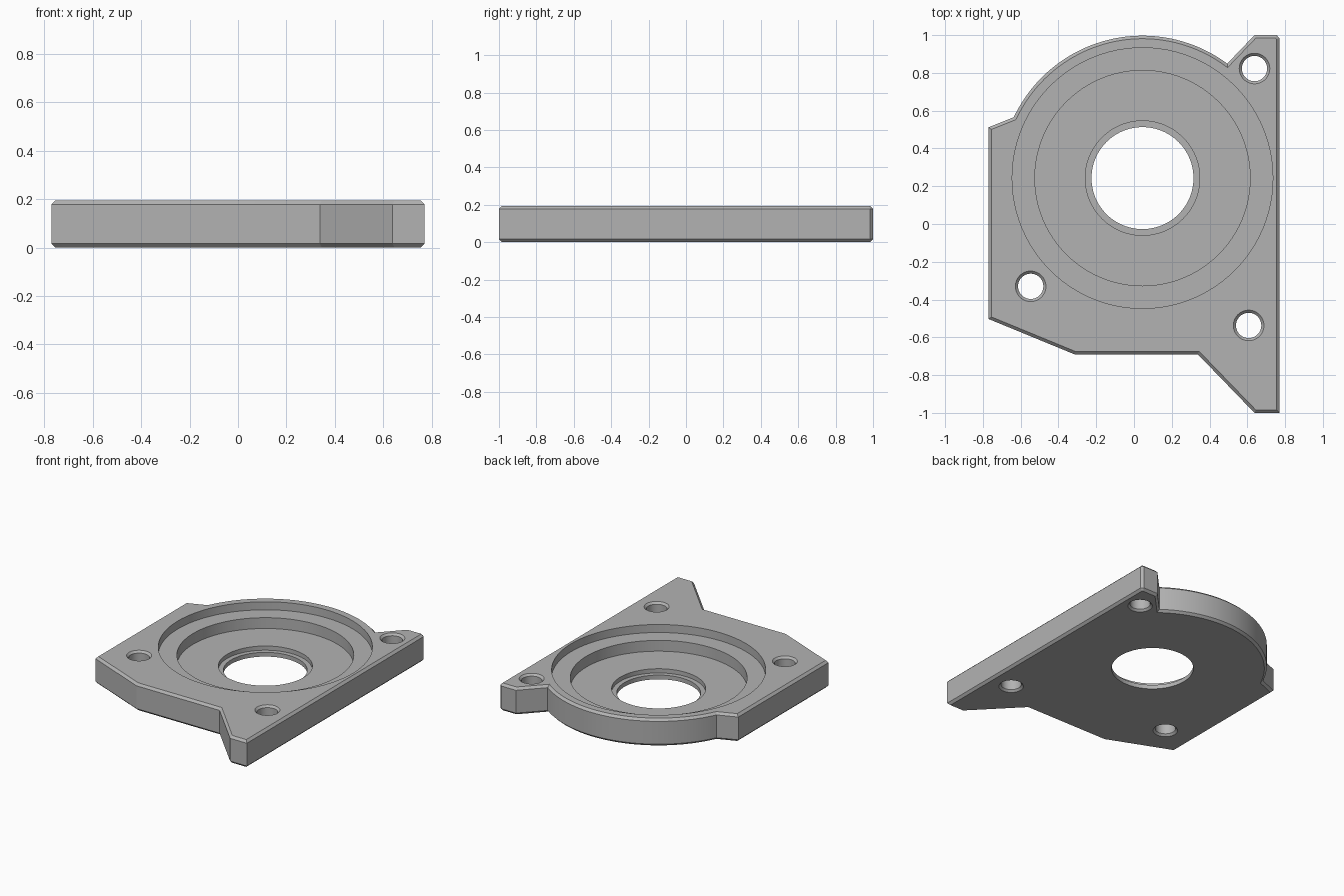
import bpy, bmesh
from math import sin, cos, pi, radians
from mathutils import Vector

cube = bpy.data.objects.get("Cube")
if cube:
    bpy.data.objects.remove(cube)

THICK, CHAMFER = 0.194, 0.016
CENTRE, ARC_R = Vector((0.045, 0.243)), 0.754

grey = bpy.data.materials.new("plain grey")
grey.use_nodes = True
colour = (0.45, 0.45, 0.45, 1)
grey.diffuse_color = colour
grey.node_tree.nodes["Principled BSDF"].inputs["Base Color"].default_value = colour


def make_object(name, bm):
    bmesh.ops.recalc_face_normals(bm, faces=bm.faces)
    mesh = bpy.data.meshes.new(name)
    bm.to_mesh(mesh)
    bm.free()
    mesh.materials.append(grey)
    obj = bpy.data.objects.new(name, mesh)
    bpy.context.collection.objects.link(obj)
    return obj


def loft(name, loops):
    """Skin a stack of equal-length loops and cap both ends."""
    bm = bmesh.new()
    rings = [[bm.verts.new(p) for p in loop] for loop in loops]
    n = len(rings[0])
    for a, b in zip(rings, rings[1:]):
        for i in range(n):
            j = (i + 1) % n
            bm.faces.new((a[i], a[j], b[j], b[i]))
    bm.faces.new(rings[0][::-1])
    bm.faces.new(rings[-1])
    return make_object(name, bm)


def inset(points, d):
    """Mitred inward offset of a counter-clockwise outline."""
    result = []
    for i, p in enumerate(points):
        e1 = (p - points[i - 1]).normalized()
        e2 = (points[(i + 1) % len(points)] - p).normalized()
        n1, n2 = Vector((-e1.y, e1.x)), Vector((-e2.y, e2.x))
        result.append(p + (n1 + n2) * d / (1 + n1.dot(n2)))
    return result


def lathe_cutter(centre, profile, segments):
    loops = [[(centre[0] + r * cos(2 * pi * i / segments),
               centre[1] + r * sin(2 * pi * i / segments), z)
              for i in range(segments)] for r, z in profile]
    obj = loft("cutter", loops)
    obj.hide_render = True
    return obj


# Plate outline: straight edges plus the round back edge
corners = [(-0.77, 0.512), (-0.77, -0.503), (-0.315, -0.69), (0.338, -0.69),
           (0.638, -1), (0.77, -1), (0.77, 0.985), (0.755, 1), (0.638, 1)]
outline = [Vector(c) for c in corners]
start, end, steps = radians(53.5), radians(154.7), 40
for i in range(steps + 1):
    a = start + (end - start) * i / steps
    outline.append(CENTRE + ARC_R * Vector((cos(a), sin(a))))

# Chamfered plate body
small = inset(outline, CHAMFER)
layers = [(small, 0), (outline, CHAMFER), (outline, THICK - CHAMFER), (small, THICK)]
plate = loft("mounting_plate", [[(p.x, p.y, z) for p in pts] for pts, z in layers])

# Stepped round recess with through bore
FLOOR_1, FLOOR_2, LEDGE = 0.137, 0.06, 0.03
cutters = [lathe_cutter(CENTRE, [
    (0.27, -0.1), (0.27, LEDGE), (0.303, LEDGE), (0.303, FLOOR_2), (0.57, FLOOR_2),
    (0.57, FLOOR_1), (0.69, FLOOR_1), (0.69, THICK + 0.1)], 96)]

# Screw holes, countersunk on both faces
R, C = 0.067, 0.014
hole_profile = [(R + C, -0.05), (R + C, 0), (R, C), (R, THICK - C),
                (R + C, THICK), (R + C, THICK + 0.05)]
for spot in [(0.638, 0.823), (-0.547, -0.33), (0.607, -0.537)]:
    cutters.append(lathe_cutter(spot, hole_profile, 48))

bpy.ops.object.select_all(action='DESELECT')
plate.select_set(True)
bpy.context.view_layer.objects.active = plate
for cutter in cutters:
    mod = plate.modifiers.new("cut", 'BOOLEAN')
    mod.operation, mod.solver, mod.object = 'DIFFERENCE', 'EXACT', cutter
    bpy.ops.object.modifier_apply(modifier=mod.name)
    bpy.data.objects.remove(cutter)

bpy.ops.object.shade_smooth_by_angle(angle=radians(20))
